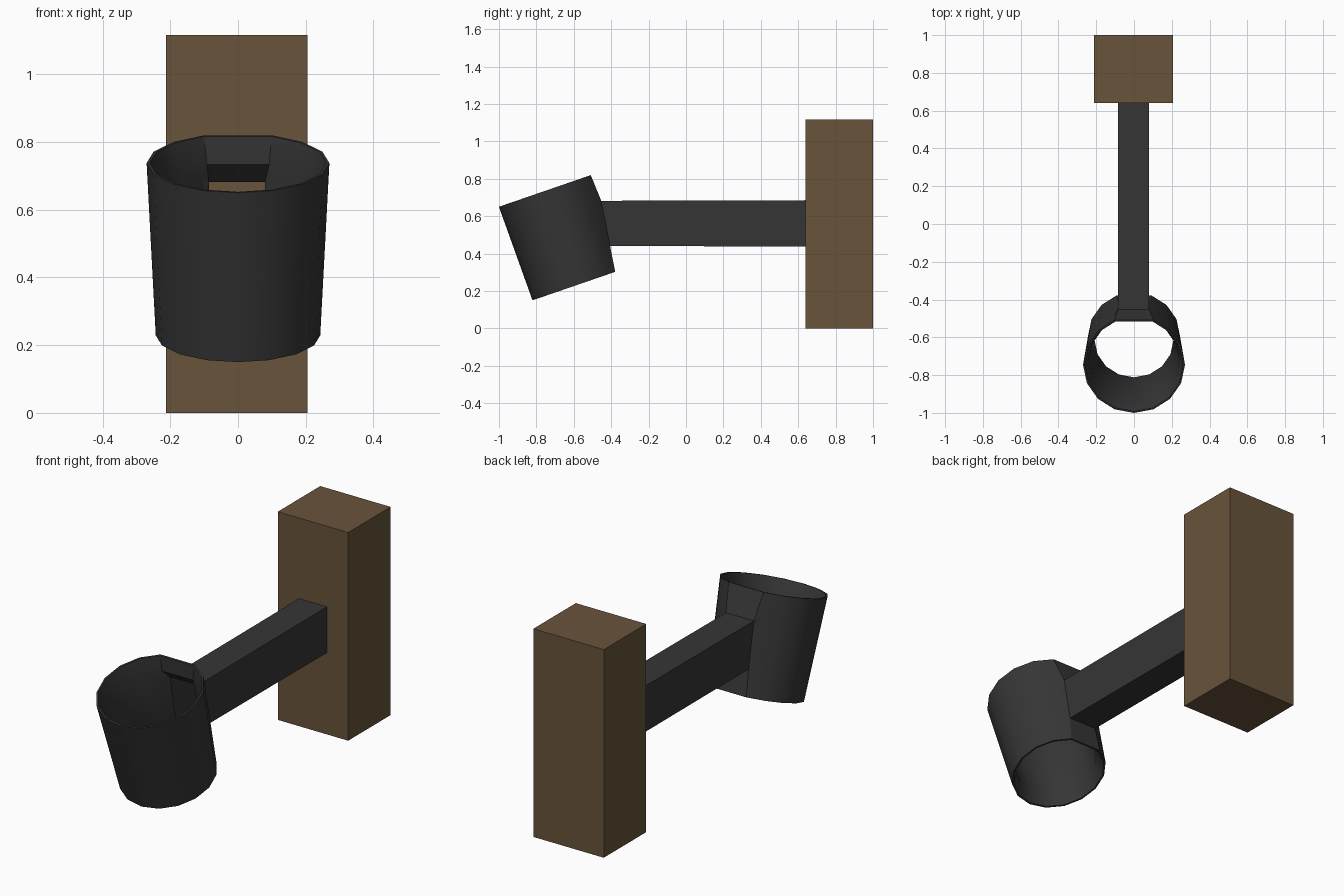
import bpy, bmesh, math
from mathutils import Vector

if "Cube" in bpy.data.objects:
    bpy.data.objects.remove(bpy.data.objects["Cube"])


def material(name, rgb):
    m = bpy.data.materials.new(name)
    m.diffuse_color = (*rgb, 1)
    m.use_nodes = True
    m.node_tree.nodes["Principled BSDF"].inputs["Base Color"].default_value = m.diffuse_color
    return m


WOOD = material("brown wood", (0.138, 0.088, 0.043))
IRON = material("dark iron", (0.036, 0.036, 0.036))


def finish(name, bm, mat, normals=True):
    if normals:
        bmesh.ops.recalc_face_normals(bm, faces=bm.faces)
    me = bpy.data.meshes.new(name)
    bm.to_mesh(me)
    bm.free()
    me.materials.append(mat)
    ob = bpy.data.objects.new(name, me)
    bpy.context.collection.objects.link(ob)
    return ob


# Wooden wall post
bm = bmesh.new()
bmesh.ops.create_cube(bm, size=1)
for v in bm.verts:
    v.co = (v.co.x * 0.418 - 0.003, v.co.y * 0.36 + 0.82, (v.co.z + 0.5) * 1.117)
finish("wall_post", bm, WOOD)

# Tilted cup: a 16-sided hollow wall with its rear column left out,
# opening at the back into a hollow square arm
BOTTOM, TOP = Vector((0, -0.591, 0.229)), Vector((0, -0.745, 0.738))
TILT = math.radians(19)
SIDE = Vector((1, 0, 0))
FWD = Vector((0, -math.cos(TILT), -math.sin(TILT)))
# (height fraction, radius): outer bottom, outer top, lip, upper, lower, foot
PROFILE = [(0, 0.243), (1, 0.27), (1, 0.261), (0.85, 0.24), (0.15, 0.209), (0, 0.234)]

bm = bmesh.new()
cols = []
for k in range(-7, 8):
    a = math.radians(22.5 * k)
    cols.append([bm.verts.new(BOTTOM.lerp(TOP, t) + r * (math.sin(a) * SIDE + math.cos(a) * FWD))
                 for t, r in PROFILE])

# Arm mouth corners (low, high) and far corners, per side; column 0 is -x
mouth, far = {}, {}
for i, x in ((0, -0.086), (14, 0.08)):
    mouth[i] = [bm.verts.new((x, -0.408, 0.44)), bm.verts.new((x, -0.453, 0.682))]
    far[i] = [bm.verts.new((x, 0.64, 0.438)), bm.verts.new((x, 0.64, 0.685))]

# Cup wall strips
for i in range(14):
    A, B = cols[i], cols[i + 1]
    for j in range(6):
        n = (j + 1) % 6
        loop = [A[j], B[j], B[n], A[n]]
        if j in (0, 3):       # outer and inner walls bend to meet the arm
            order = (0, 1) if j == 0 else (1, 0)
            if i == 0:
                loop += [mouth[0][o] for o in reversed(order)]
            if i == 13:
                loop[2:2] = [mouth[14][o] for o in order]
        bm.faces.new(loop)

# Flat rear panels above and below the arm mouth
L, R = cols[0], cols[14]
lo_l, hi_l = mouth[0]
lo_r, hi_r = mouth[14]
for p, q in ((0, 5), (5, 4), (1, 2), (2, 3)):
    bm.faces.new([R[p], L[p], L[q], R[q]])
for j, l, r in ((0, lo_l, lo_r), (4, lo_l, lo_r), (1, hi_l, hi_r), (3, hi_l, hi_r)):
    bm.faces.new([R[j], L[j], l, r])

# Hollow arm
ring_a = [lo_l, lo_r, hi_r, hi_l]
ring_b = [far[0][0], far[14][0], far[14][1], far[0][1]]
arm_faces = []
for i in range(4):
    n = (i + 1) % 4
    # wound so that the arm faces outward
    arm_faces.append(bm.faces.new([ring_a[i], ring_a[n], ring_b[n], ring_b[i]]))

# Split the arm off so each part has clean normals
bm.normal_update()
arm = bmesh.new()
for f in arm_faces:
    arm.faces.new([arm.verts.new(v.co) for v in f.verts])
bmesh.ops.remove_doubles(arm, verts=arm.verts, dist=1e-5)
arm.normal_update()
centre = Vector((0, 0.1, 0.56))
for f in arm.faces:
    if f.normal.dot(f.calc_center_median() - centre) < 0:
        f.normal_flip()
bmesh.ops.delete(bm, geom=arm_faces, context='FACES')
finish("arm", arm, IRON, normals=False)
cup = finish("cup", bm, IRON)

bpy.ops.object.select_all(action='DESELECT')
cup.select_set(True)
bpy.context.view_layer.objects.active = cup
bpy.ops.object.shade_smooth_by_angle(angle=math.radians(28))
